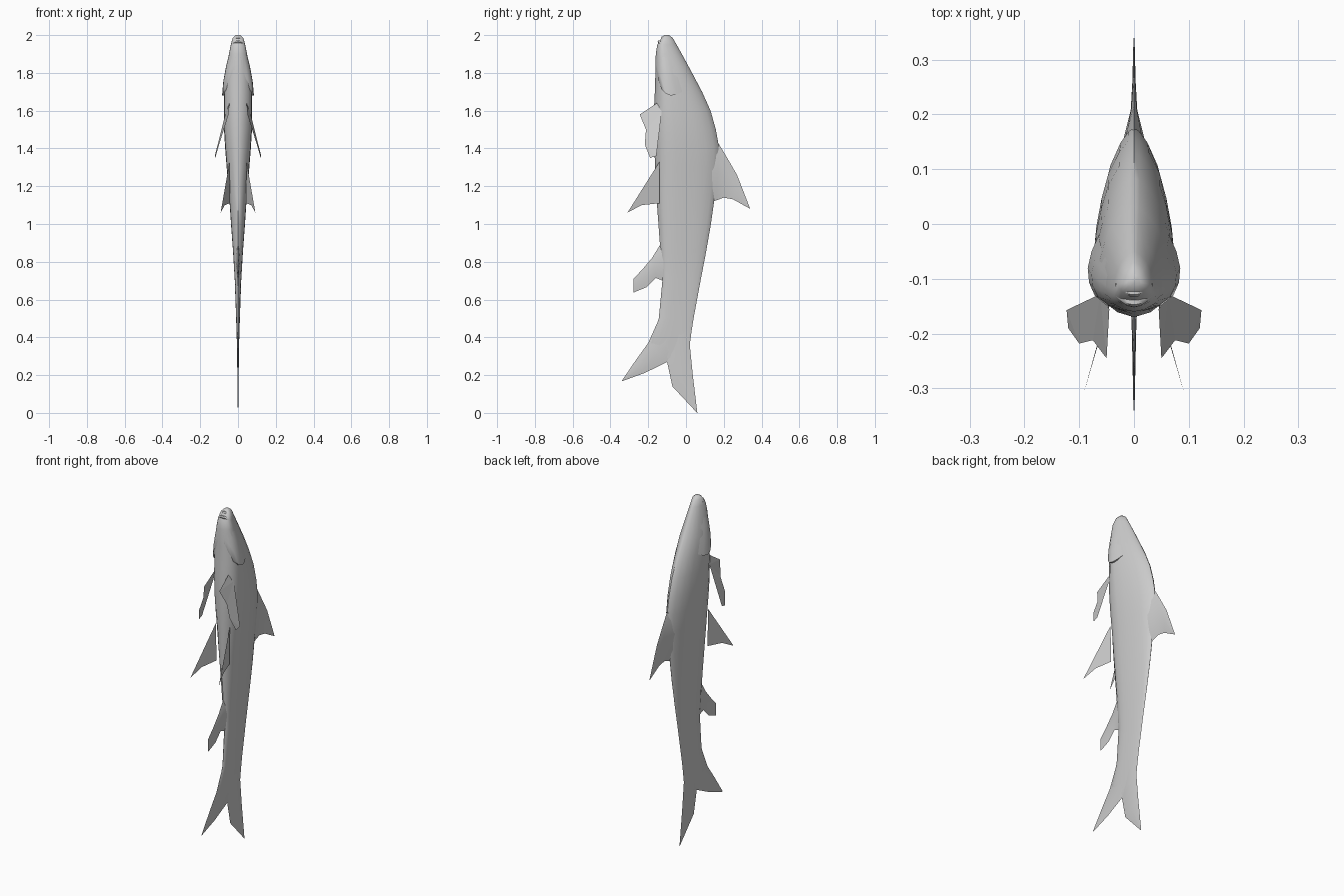
import bpy, bmesh, math

skin = bpy.data.materials.new("grey skin")
skin.diffuse_color = (0.6, 0.6, 0.6, 1)


def make(name, verts, faces, smooth=True, mirror=False):
    me = bpy.data.meshes.new(name)
    me.from_pydata(verts, [], faces)
    bm = bmesh.new()
    bm.from_mesh(me)
    bmesh.ops.remove_doubles(bm, verts=bm.verts, dist=0.0002)
    bmesh.ops.recalc_face_normals(bm, faces=bm.faces)
    bm.to_mesh(me)
    bm.free()
    me.materials.append(skin)
    ob = bpy.data.objects.new(name, me)
    bpy.context.collection.objects.link(ob)
    if mirror:
        ob.modifiers.new("mirror", 'MIRROR')
    if smooth:
        bpy.ops.object.select_all(action='DESELECT')
        ob.select_set(True)
        bpy.context.view_layer.objects.active = ob
        bpy.ops.object.shade_smooth_by_angle(angle=math.radians(50))
    return ob


def bridge(rows, cols, closed):
    last = cols if closed else cols - 1
    return [(r * cols + c, r * cols + (c + 1) % cols,
             (r + 1) * cols + (c + 1) % cols, (r + 1) * cols + c)
            for r in range(rows - 1) for c in range(last)]


def lerp_table(table, k):
    for a, b in zip(table, table[1:]):
        lo, hi = sorted((a[0], b[0]))
        if lo <= k <= hi:
            u = (k - a[0]) / (b[0] - a[0])
            return [p + (q - p) * u for p, q in zip(a, b)]
    return table[0] if abs(k - table[0][0]) < abs(k - table[-1][0]) else table[-1]


# body stations: height, belly y, back y, half width
BODY = [(2.0, -0.115, -0.09, 0.012), (1.985, -0.13, -0.07, 0.028),
        (1.95, -0.152, -0.05, 0.038), (1.9, -0.16, -0.022, 0.048),
        (1.8, -0.162, 0.032, 0.067), (1.7, -0.165, 0.085, 0.073),
        (1.6, -0.17, 0.13, 0.075), (1.5, -0.17, 0.158, 0.074),
        (1.4, -0.168, 0.176, 0.068), (1.3, -0.163, 0.172, 0.06),
        (1.15, -0.157, 0.153, 0.047), (1.0, -0.146, 0.132, 0.037),
        (0.85, -0.135, 0.106, 0.026), (0.7, -0.125, 0.077, 0.017),
        (0.5, -0.144, 0.04, 0.01), (0.37, -0.19, 0.02, 0.006),
        (0.29, -0.12, 0.0, 0.002)]
# cross section: fraction from belly to back, share of the half width
SECTION = [(0, 0), (0.03, 0.4), (0.1, 0.76), (0.2, 0.96), (0.33, 1),
           (0.5, 0.93), (0.66, 0.8), (0.8, 0.63), (0.92, 0.36), (0.98, 0.14), (1, 0)]


def skin_point(z, t):
    _, front, back, w = lerp_table(BODY, z)
    return w * lerp_table(SECTION, t)[1], front + (back - front) * t, z


ring = [(t, 1) for t, _ in SECTION] + [(t, -1) for t, _ in SECTION[-2:0:-1]]
n = len(ring)
verts = []
for row in BODY:
    for t, side in ring:
        x, y, z = skin_point(row[0], t)
        verts.append((side * x, y, z))
faces = bridge(len(BODY), n, True)
faces += [tuple(range(n)), tuple(range(len(verts) - n, len(verts)))]
make("body", verts, faces)

# gill covers: raised flaps over the cheeks with a free rear edge
EDGE = [(0.02, 1.82), (0.07, 1.77), (0.14, 1.715), (0.23, 1.69),
        (0.33, 1.68), (0.45, 1.685), (0.58, 1.70)]
verts = []
for s, lift in [(0, -0.001), (0.3, 0.003), (0.65, 0.008), (1, 0.011), (1, -0.004)]:
    for i, (t, low) in enumerate(EDGE):
        x, y, z = skin_point(1.9 + (low - 1.9) * s, t)
        fade = (0.3, 0.8, 1, 1, 1, 0.7, 0.1)[i]
        verts.append((x + lift * fade, y, z))
make("gill_cover", verts, bridge(5, len(EDGE), False), mirror=True)


# upright fins: rows of (leading y, z, trailing y, z, half thickness)
def fin(name, rows):
    prof = [(0, 0), (0.2, 0.75), (0.5, 1), (0.8, 0.6), (1, 0), (0.8, -0.6), (0.5, -1), (0.2, -0.75)]
    verts = [(w * h, a + (c - a) * u, b + (d - b) * u)
             for a, b, c, d, w in rows for u, h in prof]
    make(name, verts, bridge(len(rows), 8, True) + [tuple(range(8))])


fin("dorsal_fin", [(0.12, 1.47, 0.10, 1.11, 0.03), (0.176, 1.42, 0.16, 1.125, 0.016),
                   (0.215, 1.355, 0.20, 1.14, 0.006), (0.27, 1.26, 0.25, 1.13, 0.003),
                   (0.34, 1.08, 0.335, 1.083, 0.001)])
fin("anal_fin", [(-0.10, 0.93, -0.09, 0.67, 0.014), (-0.14, 0.885, -0.125, 0.70, 0.011),
                 (-0.18, 0.82, -0.16, 0.715, 0.005), (-0.235, 0.755, -0.21, 0.665, 0.003),
                 (-0.278, 0.71, -0.278, 0.637, 0.001)])
fin("tail_front_lobe", [(-0.142, 0.5, -0.04, 0.32, 0.007), (-0.2, 0.37, -0.1, 0.27, 0.005),
                        (-0.265, 0.28, -0.217, 0.212, 0.003), (-0.34, 0.17, -0.338, 0.168, 0.001)])
fin("tail_back_lobe", [(0.038, 0.5, -0.11, 0.40, 0.006), (0.02, 0.36, -0.1, 0.27, 0.005),
                       (0.036, 0.2, -0.072, 0.14, 0.003), (0.06, 0.0, 0.056, 0.003, 0.001)])

# paired thin fins
make("pectoral_fin", [(0.045, -0.155, 1.64), (0.05, -0.245, 1.58), (0.075, -0.212, 1.5),
                      (0.1, -0.218, 1.42), (0.12, -0.19, 1.35), (0.123, -0.157, 1.36),
                      (0.062, -0.128, 1.6)],
     [(0, 1, 6), (1, 2, 6), (2, 3, 5, 6), (3, 4, 5)], smooth=False, mirror=True)
make("pelvic_fin", [(0.045, -0.14, 1.33), (0.092, -0.31, 1.06),
                    (0.07, -0.235, 1.10), (0.042, -0.14, 1.11)],
     [(0, 1, 2), (0, 2, 3)], smooth=False, mirror=True)


# lips: two short crescent rolls around the mouth
def lip(name, y, z, drop):
    verts = []
    for i in range(9):
        u = i / 4 - 1
        r = 0.003 + 0.005 * (1 - u * u)
        for k in range(6):
            a = k * math.tau / 6
            verts.append((0.034 * u, y + 0.014 * u * u + r * math.cos(a),
                          z - drop * u * u + r * math.sin(a)))
    make(name, verts, bridge(9, 6, True) + [tuple(range(6)), tuple(range(48, 54))])


lip("upper_lip", -0.125, 1.985, 0.02)
lip("lower_lip", -0.143, 1.965, 0.012)
